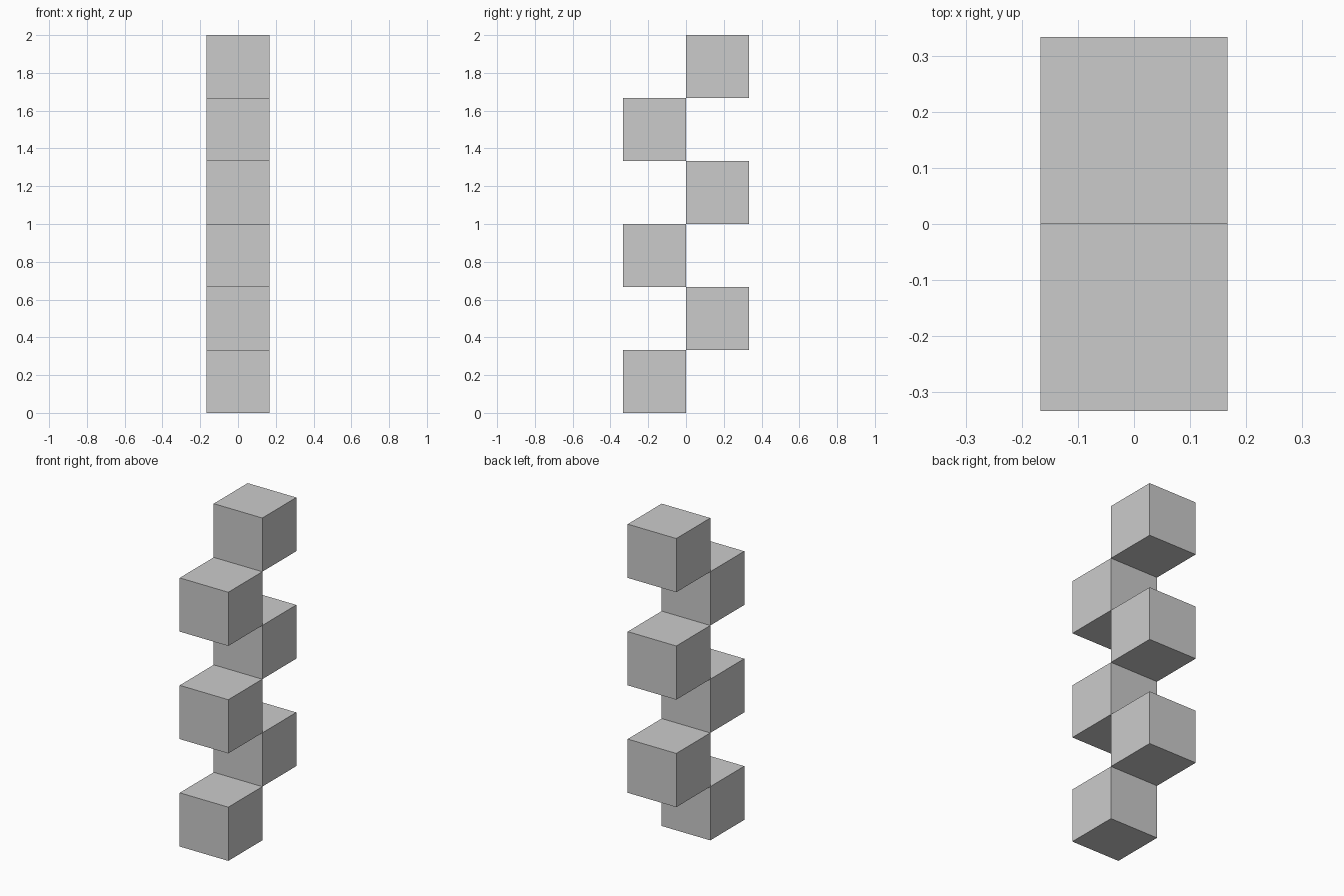
import bpy

if "Cube" in bpy.data.objects:
    bpy.data.objects.remove(bpy.data.objects["Cube"])

SIDE = 1 / 3
COUNT = 6

# Staggered stack of cubes, alternating front and back, touching along edges
for i in range(COUNT):
    row = "front" if i % 2 == 0 else "back"
    y = -SIDE / 2 if row == "front" else SIDE / 2
    bpy.ops.mesh.primitive_cube_add(size=SIDE, location=(0, y, SIDE * (i + 0.5)))
    bpy.context.object.name = f"{row}_cube_{i + 1}"
